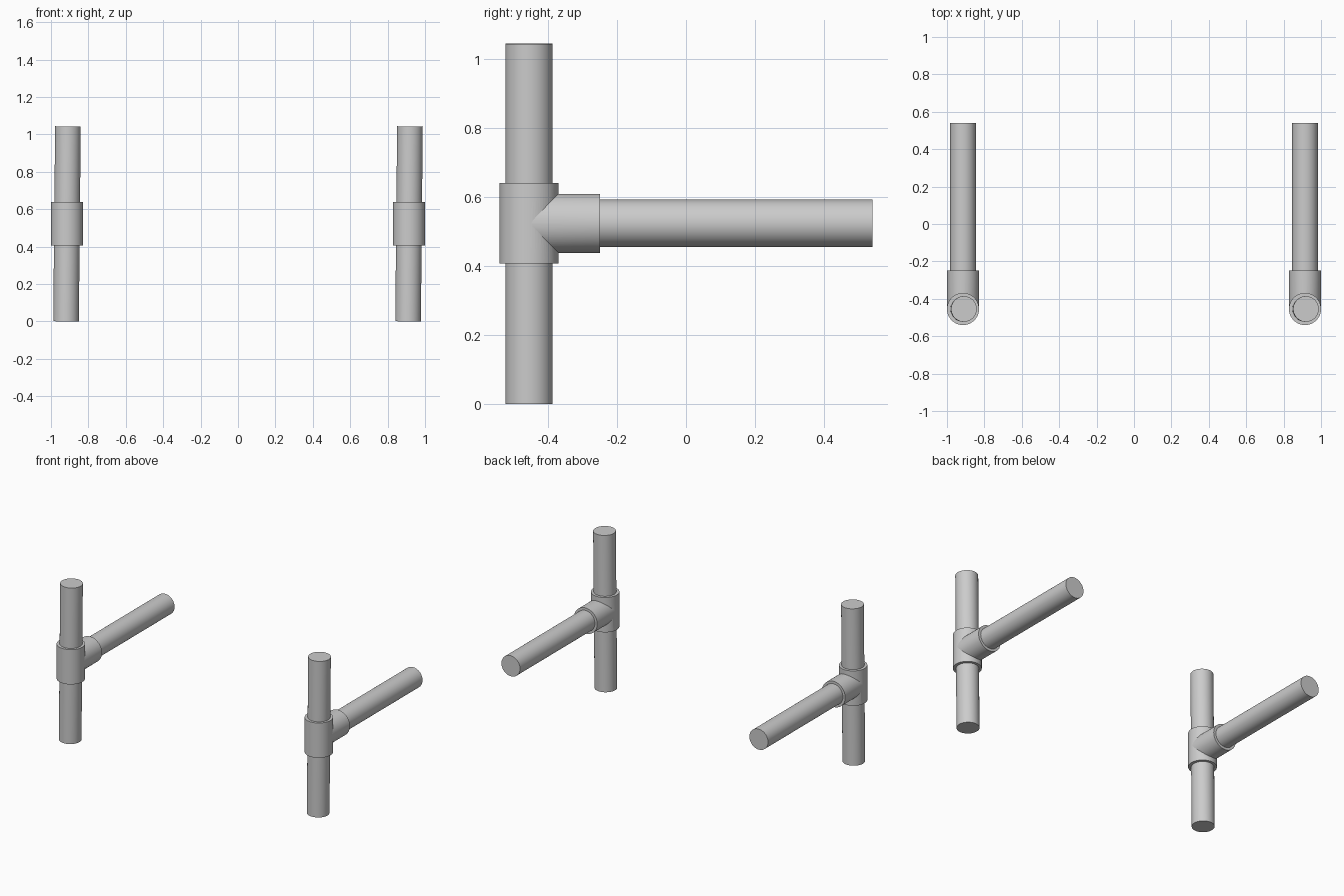
import bpy
from math import radians
from mathutils import Vector

if "Cube" in bpy.data.objects:
    bpy.data.objects.remove(bpy.data.objects["Cube"])

PIPE_R, FIT_R = 0.0685, 0.0857
POST_Y, TEE_Z, HEIGHT = -0.4545, 0.523, 1.043
LEAN = 0.005  # sideways lean of the posts at each end


def rod(name, start, end, radius):
    """Smooth-sided cylinder between two points."""
    a, b = Vector(start), Vector(end)
    bpy.ops.mesh.primitive_cylinder_add(
        vertices=64, radius=radius, depth=(b - a).length, location=(a + b) / 2,
        rotation=(b - a).to_track_quat('Z', 'Y').to_euler())
    ob = bpy.context.object
    ob.name = name
    bpy.ops.object.shade_smooth_by_angle(angle=radians(30))
    return ob


def tee_fitting(name, x):
    """Sleeve with a side branch, merged into one solid."""
    branch = rod("branch_cutter", (x, POST_Y, TEE_Z), (x, -0.249, TEE_Z), FIT_R - 0.0003)
    sleeve = rod(name, (x, POST_Y, 0.407), (x, POST_Y, 0.639), FIT_R)
    mod = sleeve.modifiers.new("join_branch", 'BOOLEAN')
    mod.operation = 'UNION'
    mod.solver = 'EXACT'
    mod.object = branch
    bpy.ops.object.modifier_apply(modifier=mod.name)
    bpy.data.objects.remove(branch)
    bpy.ops.object.shade_smooth_by_angle(angle=radians(30))


for side, x in (("left", -0.9143), ("right", 0.9143)):
    # Upright post, leaning very slightly
    rod(side + "_upright_pipe", (x - LEAN, POST_Y, 0.0005), (x + LEAN, POST_Y, HEIGHT), PIPE_R)
    # Tee connector around the post
    tee_fitting(side + "_tee_fitting", x)
    # Horizontal pipe running to the back
    rod(side + "_rear_pipe", (x, -0.36, TEE_Z), (x, 0.54, TEE_Z), PIPE_R)
